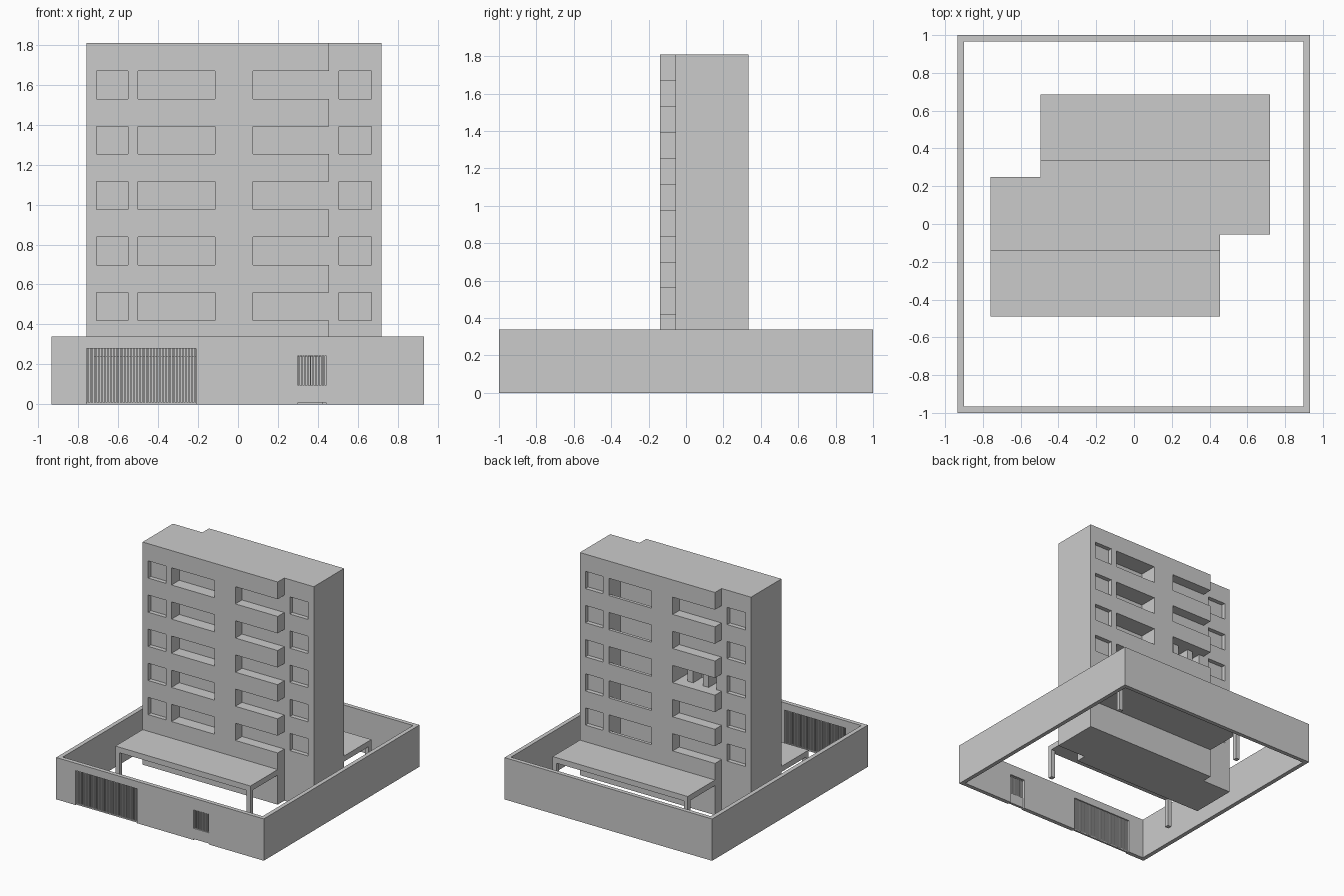
import bpy, bmesh

if "Cube" in bpy.data.objects:
    bpy.data.objects.remove(bpy.data.objects["Cube"])

CX2, CY2 = -0.04, 0.195          # twice the centre of the tower's half-turn symmetry
FLOORS = [0.42 + 0.2775 * i for i in range(5)]
WIN_H = 0.14


def turn(b):
    """Half-turn a box (x0, x1, y0, y1, z0, z1) about the tower centre."""
    x0, x1, y0, y1, z0, z1 = b
    return (CX2 - x1, CX2 - x0, CY2 - y1, CY2 - y0, z0, z1)


def boxes(name, items):
    bm = bmesh.new()
    for x0, x1, y0, y1, z0, z1 in items:
        vs = bmesh.ops.create_cube(bm, size=1)["verts"]
        for v in vs:
            v.co = (x0 if v.co.x < 0 else x1,
                    y0 if v.co.y < 0 else y1,
                    z0 if v.co.z < 0 else z1)
    return finish(name, bm)


def finish(name, bm):
    bmesh.ops.recalc_face_normals(bm, faces=bm.faces)
    me = bpy.data.meshes.new(name)
    bm.to_mesh(me)
    bm.free()
    ob = bpy.data.objects.new(name, me)
    bpy.context.collection.objects.link(ob)
    return ob


def prism(name, outline, z0, z1):
    bm = bmesh.new()
    face = bm.faces.new([bm.verts.new((x, y, z0)) for x, y in outline])
    new = bmesh.ops.extrude_face_region(bm, geom=[face])["geom"]
    for v in new:
        if isinstance(v, bmesh.types.BMVert):
            v.co.z = z1
    return finish(name, bm)


def cut(ob, items):
    cutter = boxes("cutter", items)
    mod = ob.modifiers.new("cut", "BOOLEAN")
    mod.operation = "DIFFERENCE"
    mod.solver = "EXACT"
    mod.object = cutter
    bpy.context.view_layer.objects.active = ob
    bpy.ops.object.modifier_apply(modifier=mod.name)
    bpy.data.objects.remove(cutter)


# Tower with stepped plan
half = [(-0.76, 0.25), (-0.76, -0.14), (0.455, -0.14), (0.455, -0.055)]
plan = half + [(CX2 - x, CY2 - y) for x, y in half]
tower = prism("tower", plan, 0, 1.81)

# Windows and balconies, front and back
recesses, rooms = [], []
for i, z in enumerate(FLOORS):
    t = z + WIN_H
    window_a = (-0.71, -0.55, -0.2, -0.105, z, t)
    window_b = (0.505, 0.67, -0.1, -0.02, z, t)
    balcony = (-0.5, -0.115, -0.2, -0.04, z, t)
    corner = (0.075, 0.5, -0.2, -0.0555, z, t)
    recesses += [window_a, window_b, balcony, corner]
    recesses += [turn(window_a), turn(window_b), turn(corner)]
    # the back balcony has a sunken floor behind a parapet
    recesses.append(turn((-0.5, -0.115, -0.2, -0.11, z, t)))
    rooms.append(turn((-0.5, -0.115, -0.115, 0.01, z - 0.08, t)))
# deeper room behind the middle back corner balcony
z = FLOORS[2]
rooms.append(turn((0.075, 0.41, -0.06, 0.06, z, z + WIN_H)))
cut(tower, recesses)
cut(tower, rooms)
boxes("room_partitions", [turn((x, x + 0.05, -0.056, 0.06, z, z + WIN_H))
                          for x in (0.15, 0.29)])

# Entrance canopies on two legs each
for side, f in (("front", lambda b: b), ("back", turn)):
    boxes(side + "_canopy", [f((-0.76, 0.455, -0.49, -0.14, 0.24, 0.285))])
    boxes(side + "_canopy_legs", [f((x, x + 0.035, -0.49, -0.455, 0, 0.24))
                                  for x in (-0.76, 0.42)])

# Boundary wall with gate and door openings
wall = boxes("boundary_wall", [(-0.935, 0.932, -1, 1, 0, 0.34)])
cut(wall, [(-0.90, 0.898, -0.966, 0.966, -0.1, 0.5)])
cut(wall, [(-0.76, -0.21, -1.1, -0.9, -0.1, 0.28),
           (0.30, 0.44, -1.1, -0.9, -0.1, 0.25)])


def bars(x0, x1, n, z0, z1, y, width):
    step = (x1 - x0) / n
    return [(x0 + step * (i + 0.5) - width / 2, x0 + step * (i + 0.5) + width / 2,
             y, y + 0.01, z0, z1) for i in range(n)]


# Vehicle gate
boxes("gate_bars", bars(-0.76, -0.21, 38, 0.01, 0.28, -0.988, 0.008))
boxes("gate_rail", [(-0.76, -0.21, -0.99, -0.975, 0, 0.01)])

# Pedestrian door: solid lower panel and barred opening
boxes("door_panel", [(0.30, 0.44, -1, -0.98, 0.008, 0.095),
                     (0.30, 0.44, -1, -0.98, 0.245, 0.25)])
boxes("door_bars", bars(0.30, 0.44, 10, 0.095, 0.245, -0.995, 0.007))
